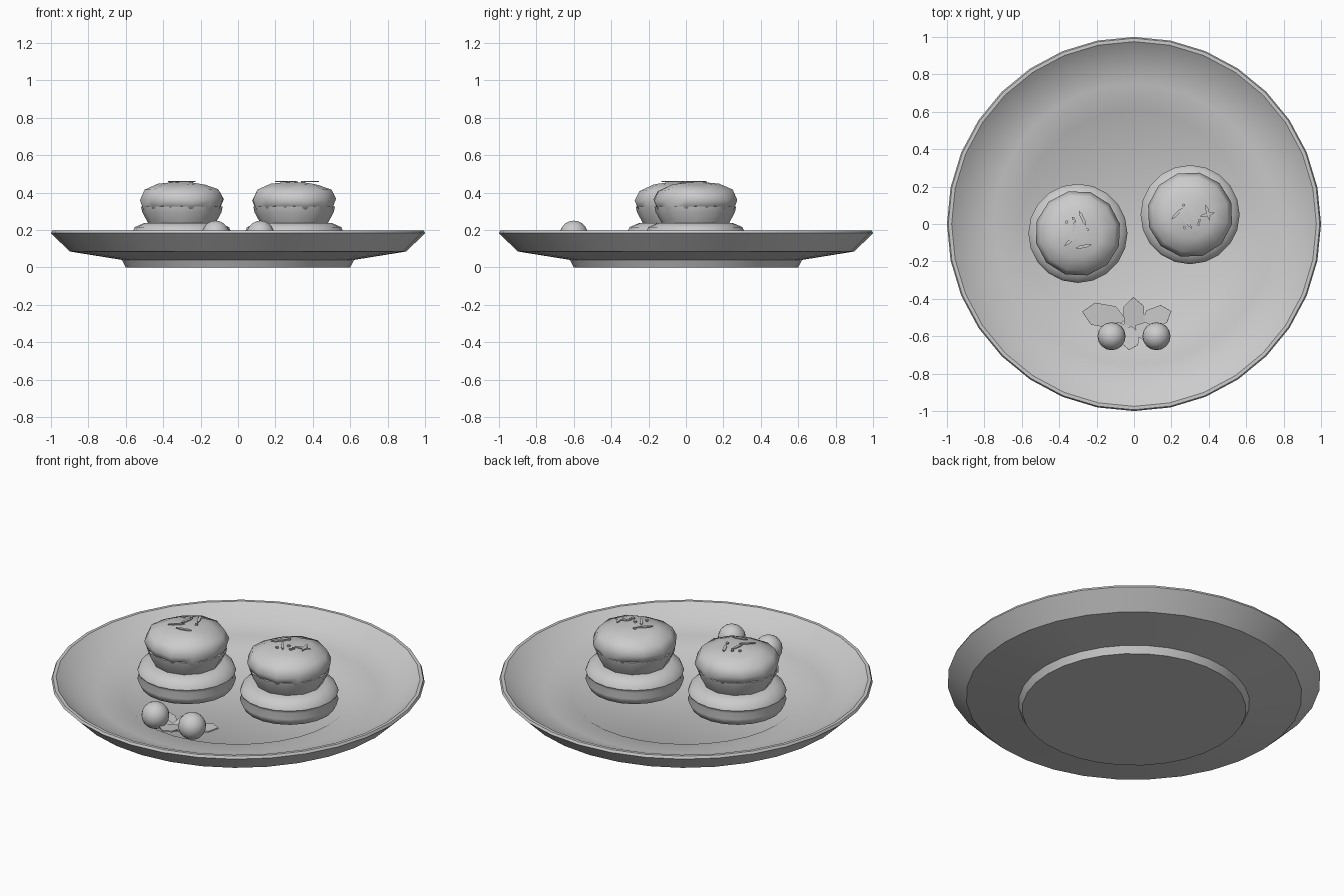
import bpy, bmesh, math
from mathutils import Matrix, Vector

cube = bpy.data.objects.get("Cube")
if cube:
    bpy.data.objects.remove(cube, do_unlink=True)

grey = bpy.data.materials.new("pale grey")
grey.use_nodes = True
COLOR = (0.6, 0.6, 0.6, 1)
grey.diffuse_color = COLOR
grey.node_tree.nodes["Principled BSDF"].inputs["Base Color"].default_value = COLOR


def finish(bm, name, angle=40):
    bmesh.ops.recalc_face_normals(bm, faces=bm.faces)
    mesh = bpy.data.meshes.new(name)
    bm.to_mesh(mesh)
    bm.free()
    mesh.materials.append(grey)
    obj = bpy.data.objects.new(name, mesh)
    bpy.context.collection.objects.link(obj)
    bpy.ops.object.select_all(action='DESELECT')
    obj.select_set(True)
    bpy.context.view_layer.objects.active = obj
    bpy.ops.object.shade_smooth_by_angle(angle=math.radians(angle))
    return obj


def lathe(name, profile, sides, center=(0, 0), angle=40, wave=0.0, turn=0.0):
    """Spin (radius, height) points round z, closing both ends with caps."""
    bm = bmesh.new()
    rings = []
    for i, (r, z) in enumerate(profile):
        ring = []
        for k in range(sides):
            a = math.tau * k / sides + turn
            lift = wave * math.sin(3 * a + i) if 0 < i < len(profile) - 1 else 0
            ring.append(bm.verts.new((center[0] + r * math.cos(a),
                                      center[1] + r * math.sin(a), z + lift)))
        rings.append(ring)
    for low, high in zip(rings, rings[1:]):
        for k in range(sides):
            n = (k + 1) % sides
            bm.faces.new((low[k], low[n], high[n], high[k]))
    bm.faces.new(rings[0])
    bm.faces.new(rings[-1])
    return finish(bm, name, angle)


def blade(name, pos, length, width, heading, thick, tilt=0.0):
    """Flat six-sided pointed plate, centred on pos."""
    bm = bmesh.new()
    outline = [(-.5, 0), (-.22, -.5), (.25, -.5), (.5, 0), (.25, .5), (-.22, .5)]
    face = bm.faces.new([bm.verts.new((x * length, y * width, 0)) for x, y in outline])
    ext = bmesh.ops.extrude_face_region(bm, geom=[face])
    top = [v for v in ext["geom"] if isinstance(v, bmesh.types.BMVert)]
    bmesh.ops.translate(bm, verts=top, vec=(0, 0, thick))
    spin = Matrix.Rotation(math.radians(heading), 4, 'Z') @ Matrix.Rotation(math.radians(-tilt), 4, 'Y')
    bm.transform(Matrix.Translation(Vector(pos)) @ spin)
    return finish(bm, name, 30)


# Plate with a foot, sloping wall and recessed floor
lathe("plate", [(.6, 0), (.62, .04), (.9, .085), (1, .183), (.993, .197), (.975, .197),
                (.88, .128), (.75, .1), (.605, .087), (.585, .075)], 32, angle=35)

# Two stacked pastries: round base, flared cup and domed cap
base = [(.19, .075), (.245, .095), (.265, .135), (.254, .165), (.265, .185), (.252, .215), (.2, .238)]
cup = [(.175, .225), (.185, .245), (.212, .295), (.218, .325), (.15, .34)]
cap = [(.15, .30), (.21, .312), (.23, .362), (.205, .412), (.13, .442), (.05, .455)]
for side, cx, cy in (("right", -.3, -.05), ("left", .3, .05)):
    lathe(side + "_pastry_base", base, 20, (cx, cy), 50)
    lathe(side + "_pastry_cup", cup, 12, (cx, cy), 60)
    lathe(side + "_pastry_cap", cap, 12, (cx, cy), 60, wave=.006, turn=cx)

# Thin herb slivers on the caps: x, y, heading
slivers = [(-.275, .03, 115), (-.32, -.02, 80), (-.34, -.09, 40), (-.27, -.12, 12),
           (.39, .05, 15), (.395, .06, 105), (.23, .055, 45), (.285, .01, 125)]
for i, (x, y, heading) in enumerate(slivers):
    blade(f"herb_sliver_{i}", (x, y, .456), .09, .016, heading, .006)

# Small crumbs
crumbs = [(-.36, .01), (-.325, .03), (-.25, -.03), (.265, .1), (.345, 0),
          (.27, -.02), (.31, .03), (.35, .02)]
for i, (x, y) in enumerate(crumbs):
    blade(f"crumb_{i}", (x, y, .455), .018, .016, i * 35, .008)

# Garnish leaves: x, y, length, width, heading
leaves = [(-.16, -.49, .24, .12, 170), (0, -.49, .2, .11, 92), (.12, -.495, .17, .1, 20),
          (-.1, -.58, .16, .09, 205), (-.02, -.61, .13, .09, 265), (.07, -.58, .15, .09, 330)]
for i, (x, y, length, width, heading) in enumerate(leaves):
    blade(f"garnish_leaf_{i}", (x, y, .112 + .003 * i), length, width, heading, .008, 6)

# Berries
for side, x in (("right", -.12), ("left", .12)):
    bm = bmesh.new()
    bmesh.ops.create_uvsphere(bm, u_segments=16, v_segments=10, radius=.075,
                              matrix=Matrix.Translation((x, -.6, .175)))
    finish(bm, side + "_berry", 60)
